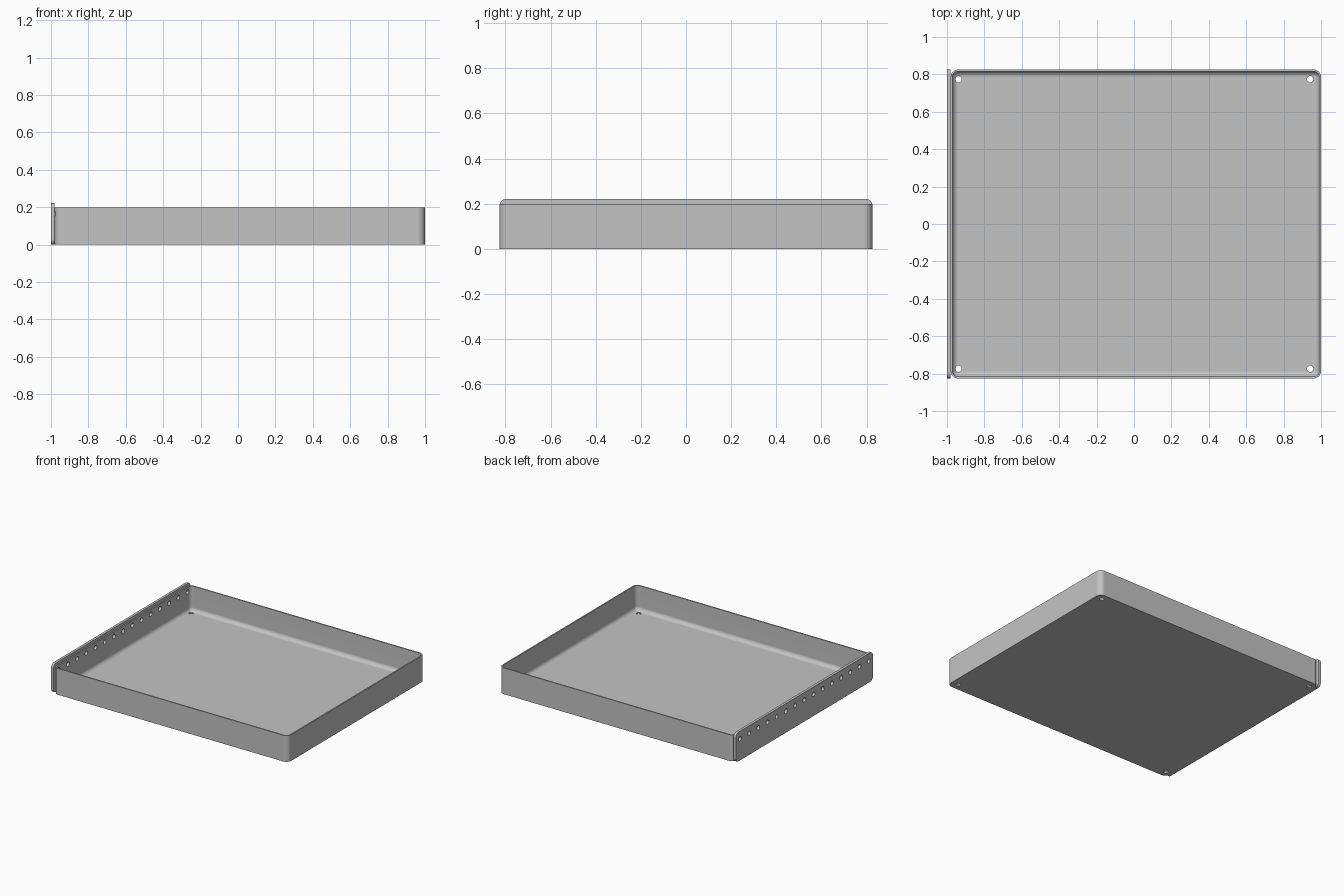
import bpy, bmesh
from math import sin, cos, pi, radians
from mathutils import Matrix, Vector

cube = bpy.data.objects.get("Cube")
if cube:
    bpy.data.objects.remove(cube, do_unlink=True)

metal = bpy.data.materials.new("grey metal")
metal.use_nodes = True
GREY = (0.55, 0.55, 0.55, 1)
metal.diffuse_color = GREY
metal.node_tree.nodes["Principled BSDF"].inputs["Base Color"].default_value = GREY

X0, X1, Y = -0.98, 1.0, 0.826          # tray outline
HEIGHT, WALL, FLOOR, FILLET, CORNER = 0.2, 0.01, 0.01, 0.03, 0.04


def rounded_rect(a0, a1, b0, b1, r, steps=6):
    """Counter-clockwise outline of a rectangle with rounded corners."""
    r = max(r, 0.0015)
    corners = [(a1 - r, b1 - r), (a0 + r, b1 - r), (a0 + r, b0 + r), (a1 - r, b0 + r)]
    return [(ca + r * cos((q + i / steps) * pi / 2), cb + r * sin((q + i / steps) * pi / 2))
            for q, (ca, cb) in enumerate(corners) for i in range(steps + 1)]


def loft(name, rings):
    """Closed solid through a stack of matching outlines."""
    bm = bmesh.new()
    loops = [[bm.verts.new(p) for p in ring] for ring in rings]
    for low, high in zip(loops, loops[1:]):
        for i in range(len(low)):
            j = (i + 1) % len(low)
            bm.faces.new((low[i], low[j], high[j], high[i]))
    bm.faces.new(loops[0][::-1])
    bm.faces.new(loops[-1])
    bmesh.ops.recalc_face_normals(bm, faces=bm.faces)
    return finish(name, bm)


def finish(name, bm):
    mesh = bpy.data.meshes.new(name)
    bm.to_mesh(mesh)
    bm.free()
    mesh.materials.append(metal)
    obj = bpy.data.objects.new(name, mesh)
    bpy.context.collection.objects.link(obj)
    return obj


def drill(obj, cutter):
    """Cut the holes, then smooth the rounded surfaces."""
    bpy.ops.object.select_all(action='DESELECT')
    bpy.context.view_layer.objects.active = obj
    obj.select_set(True)
    mod = obj.modifiers.new("holes", 'BOOLEAN')
    mod.object, mod.solver = cutter, 'EXACT'
    bpy.ops.object.modifier_apply(modifier=mod.name)
    bpy.ops.object.shade_smooth_by_angle(angle=radians(35))
    weighted = obj.modifiers.new("even shading", 'WEIGHTED_NORMAL')
    weighted.keep_sharp = True


# Tray: outer wall up, over the rim, down inside and round the fillet to the floor
def tray_ring(inset, z):
    return [(a, b, z) for a, b in
            rounded_rect(X0 + inset, X1 - inset, -Y + inset, Y - inset, CORNER - inset)]


rings = [tray_ring(0, 0), tray_ring(0, HEIGHT), tray_ring(WALL, HEIGHT)]
for k in range(7):
    t = k / 6 * pi / 2
    rings.append(tray_ring(WALL + FILLET * (1 - cos(t)), FLOOR + FILLET * (1 - sin(t))))
tray = loft("tray", rings)

# Side plate standing slightly above the rim
outline = rounded_rect(-Y, Y, 0, 0.222, 0.03)
side_plate = loft("side_plate", [[(x, a, b) for a, b in outline] for x in (-1.0, X0)])

# Hole cutters: four in the floor corners, a row through the side plate and wall
bm = bmesh.new()


def pin(centre, turn):
    bmesh.ops.create_cone(bm, cap_ends=True, segments=20, radius1=0.017, radius2=0.017,
                          depth=0.1, matrix=Matrix.Translation(Vector(centre)) @ turn)


for x in (-0.938, 0.942):
    for y in (-0.774, 0.774):
        pin((x, y, 0), Matrix())
for i in range(15):
    pin((-0.99, (i - 7) * 0.111, 0.165), Matrix.Rotation(pi / 2, 4, 'Y'))
cutter = finish("hole_cutter", bm)
cutter.hide_render = True

for part in (tray, side_plate):
    drill(part, cutter)
bpy.data.objects.remove(cutter, do_unlink=True)
